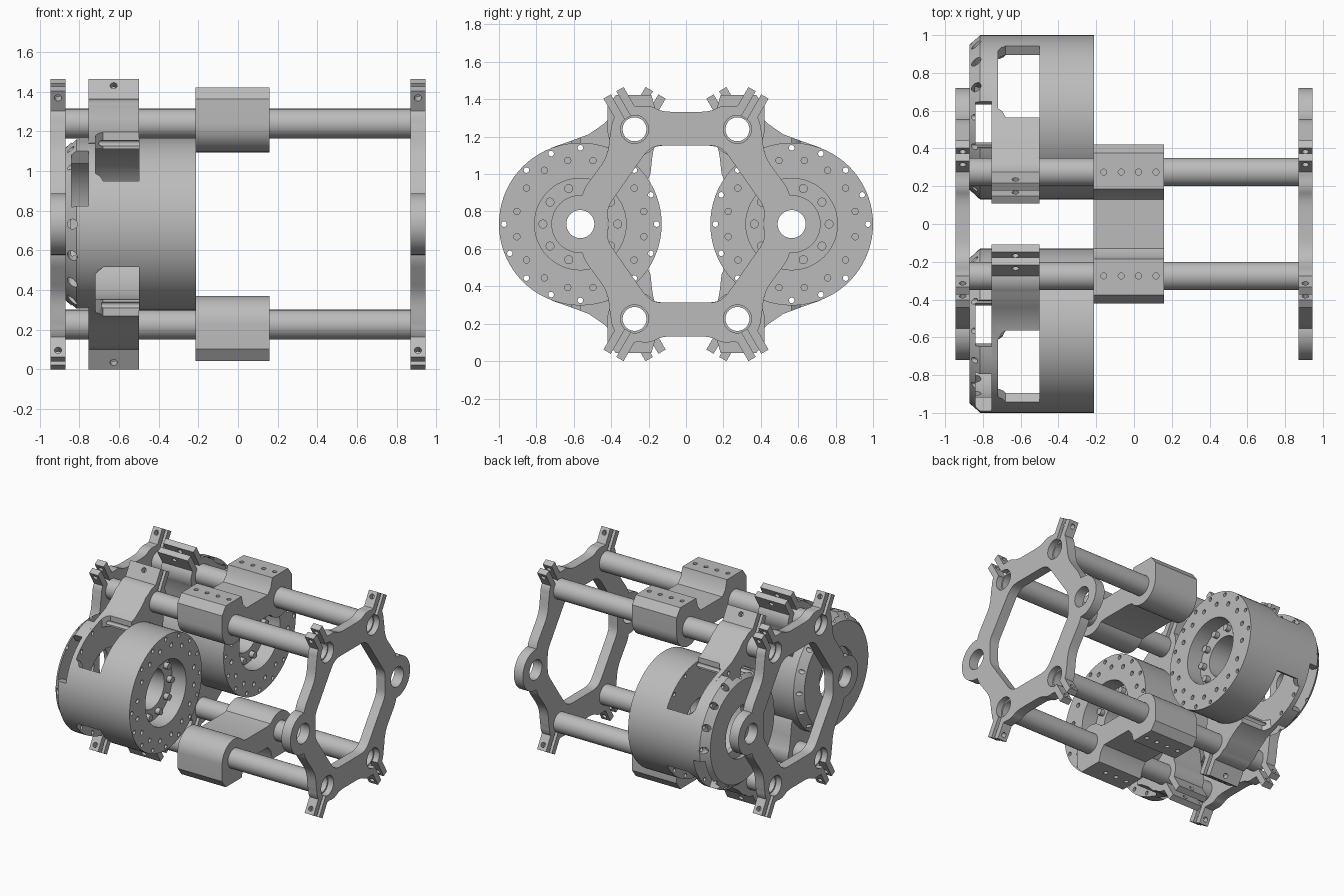
import bpy, bmesh
from math import sin, cos, pi, radians
from mathutils import Vector

if "Cube" in bpy.data.objects:
    bpy.data.objects.remove(bpy.data.objects["Cube"])

MID = 0.7325                  # height of the axis of symmetry
ROD = Vector((0.275, 0.507))  # rod centre (y, z from axis)
HUB = Vector((0.565, 0))      # drum and lug centre
SIGNS = [(1, 1), (-1, 1), (-1, -1), (1, -1)]

grey = bpy.data.materials.new("plain_grey")
grey.use_nodes = True
grey.diffuse_color = (0.5, 0.5, 0.5, 1)
grey.node_tree.nodes["Principled BSDF"].inputs["Base Color"].default_value = (0.5, 0.5, 0.5, 1)


def add(name, bm):
    bmesh.ops.recalc_face_normals(bm, faces=bm.faces)
    me = bpy.data.meshes.new(name)
    bm.to_mesh(me)
    bm.free()
    me.materials.append(grey)
    ob = bpy.data.objects.new(name, me)
    ob.location.z = MID
    bpy.context.collection.objects.link(ob)
    return ob


def loft(bm, sections):
    """Closed solid through (x, yz outline) sections."""
    rings = [[bm.verts.new((x, p[0], p[1])) for p in pts] for x, pts in sections]
    n = len(rings[0])
    bm.faces.new(rings[0])
    bm.faces.new(rings[-1][::-1])
    for a, b in zip(rings, rings[1:]):
        for i in range(n):
            bm.faces.new((a[i], b[i], b[(i + 1) % n], a[(i + 1) % n]))


def solid(name, *groups):
    bm = bmesh.new()
    for sections in groups:
        loft(bm, sections)
    return add(name, bm)


def prism(pts, x0, x1):
    return [(x0, pts), (x1, pts)]


def arc(c, r, a0=0, a1=360, n=48):
    full = a1 - a0 == 360
    angles = [radians(a0 + (a1 - a0) * i / (n if full else n - 1)) for i in range(n)]
    return [(c[0] + r * cos(a), c[1] + r * sin(a)) for a in angles]


def sector(a0, a1, r0=0.25, r1=0.7):
    return arc(HUB, r1, a0, a1, 12) + arc(HUB, r0, a1, a0, 12)


def flip(pts, sy, sz):
    return [(p[0] * sy, p[1] * sz) for p in pts]


def quarters(pts):
    """Mirror a quarter outline, side to top, into a whole loop."""
    return pts + flip(pts, -1, 1)[::-1] + flip(pts, -1, -1) + flip(pts, 1, -1)[::-1]


def rounded(pts, r):
    out = []
    for i, p in enumerate(pts):
        p, a, b = Vector(p), Vector(pts[i - 1]), Vector(pts[(i + 1) % len(pts)])
        s = p + (a - p).normalized() * min(r, (a - p).length * 0.45)
        e = p + (b - p).normalized() * min(r, (b - p).length * 0.45)
        for t in (0, 0.25, 0.5, 0.75, 1):
            out.append(tuple(s * (1 - t) ** 2 + p * 2 * t * (1 - t) + e * t * t))
    return out


def pins(name, segments, r):
    """Straight round pins between pairs of points."""
    bm = bmesh.new()
    for a, b in segments:
        a, b = Vector(a), Vector(b)
        new = bmesh.ops.create_cone(bm, cap_ends=True, segments=14, radius1=r,
                                    radius2=r, depth=(b - a).length)["verts"]
        turn = Vector((0, 0, 1)).rotation_difference(b - a).to_matrix()
        for v in new:
            v.co = turn @ v.co + (a + b) / 2
    return add(name, bm)


def combine(ob, tool, op="DIFFERENCE", keep=False):
    m = ob.modifiers.new("combine", "BOOLEAN")
    m.object, m.operation, m.solver = tool, op, "EXACT"
    bpy.context.view_layer.objects.active = ob
    bpy.ops.object.modifier_apply(modifier=m.name)
    if not keep:
        bpy.data.objects.remove(tool)


def smooth(ob):
    bpy.ops.object.select_all(action="DESELECT")
    ob.select_set(True)
    bpy.context.view_layer.objects.active = ob
    bpy.ops.object.shade_smooth_by_angle(angle=radians(30))


def strip(lean, along0, along1, half):
    """Rectangle pointing out from the rod, leaning to one side."""
    d = Vector((0.5 * lean, 0.866))
    n = Vector((d.y, -d.x))
    return [ROD + d * a + n * h for a, h in
            ((along0, -half), (along1, -half), (along1, half), (along0, half))]


def clamp(ob, lean, x0, x1, corners, boss):
    """Split clamp with ears and a cross hole at each rod."""
    for s in corners:
        for pts in (arc(ROD, boss), strip(lean, 0.07, 0.225, 0.062)):
            combine(ob, solid("tool", prism(flip(pts, *s), x0, x1)), "UNION")
    d = Vector((0.5 * lean, 0.866))
    n = Vector((d.y, -d.x))
    xm, cross = (x0 + x1) / 2, []
    for s in corners:
        combine(ob, solid("tool", prism(flip(strip(lean, 0, 0.3, 0.017), *s), x0 - 0.1, x1 + 0.1)))
        combine(ob, solid("tool", prism(flip(arc(ROD, 0.075), *s), x0 - 0.1, x1 + 0.1)))
        ends = flip([ROD + d * 0.185 + n * k for k in (-0.1, 0.1)], *s)
        cross.append([(xm, *p) for p in ends])
    combine(ob, pins("tool", cross, 0.018))


# End plates: hexagonal ring with side lugs and rod clamps
outer = [(0.56, 0.17), (0.42, 0.36), (0.4, 0.53), (0.35, 0.61), (0.2, 0.64), (0.13, 0.6)]
inner = [(0.42, 0.09), (0.21, 0.39), (0.16, 0.42)]
plate = solid("left_end_plate", prism(rounded(quarters(outer), 0.06), 0.87, 0.945))
for side in (1, -1):
    combine(plate, solid("tool", prism(arc(HUB * side, 0.155), 0.87, 0.945)), "UNION")
combine(plate, solid("tool", prism(rounded(quarters(inner), 0.04), 0.8, 1)))
clamp(plate, 1, 0.87, 0.945, SIGNS, 0.125)
for side in (1, -1):
    combine(plate, solid("tool", prism(arc(HUB * side, 0.075), 0.8, 1)))
smooth(plate)
other = plate.copy()
other.name = "right_end_plate"
other.location.x = -1.815
bpy.context.collection.objects.link(other)

# Four hollow rods
for i, s in enumerate(SIGNS):
    tube = solid("rod_%d" % (i + 1), prism(flip(arc(ROD, 0.075), *s), -0.9, 0.9))
    combine(tube, solid("tool", prism(flip(arc(ROD, 0.064), *s), -1, 1)))
    smooth(tube)

# Middle connectors: two rod blocks joined by a web
half = [(0.13, 0.58), (0.165, 0.62), (0.185, 0.69), (0.375, 0.69), (0.42, 0.63)]
half += arc(ROD, 0.145, 0, -140, 20) + [(0.12, 0.42)]
for name, sz in (("upper_connector", 1), ("lower_connector", -1)):
    block = solid(name, prism(flip(half + flip(half, -1, 1)[::-1], 1, sz), -0.215, 0.16))
    for sy in (1, -1):
        combine(block, solid("tool", prism(flip(arc(ROD, 0.075), sy, sz), -0.3, 0.3)))
    holes = [((-0.16 + 0.092 * i, ROD.x * sy, 0.62 * sz), (-0.16 + 0.092 * i, ROD.x * sy, 0.8 * sz))
             for i in range(4) for sy in (1, -1)]
    combine(block, pins("tool", holes, 0.016))
    smooth(block)


def bolt_circle(r, offset, x0, x1, size, count=16):
    spots = arc(HUB, r, offset, offset + 360, count)
    return [((x0, *p), (x1, *p)) for p in spots]


through = pins("through_holes", bolt_circle(0.408, 0, -1, 0, 0.015), 0.015)
through.hide_render = True

# Motor drum with a stepped bore and bolt holes
motor = solid("left_motor", prism(arc(HUB, 0.435, n=72), -0.5, -0.213))
combine(motor, solid("tool", prism(arc(HUB, 0.245), -0.33, 0)))
combine(motor, solid("tool", prism(arc(HUB, 0.15), -0.6, 0)))
combine(motor, pins("tool", bolt_circle(0.346, 11.25, -0.27, 0, 0.017), 0.017))
bolts = pins("left_motor_bolts", bolt_circle(0.2, 0, -0.34, -0.295, 0.024, 10), 0.024)

# Housing with arms sweeping up and down to the rod clamps
housing = solid("left_housing", prism(arc(HUB, 0.435, n=72), -0.755, -0.5))
arm = [(0.33, 0.61), (0.39, 0.585), (0.44, 0.535), (0.52, 0.48), (0.62, 0.443), (0.72, 0.408),
       (0.56, 0.3), (0.22, 0.2), (0.19, 0.27), (0.18, 0.36), (0.16, 0.47)]
for s in SIGNS[::3]:
    combine(housing, solid("tool", prism(flip(arm, *s), -0.755, -0.5)), "UNION")
clamp(housing, -1, -0.755, -0.5, SIGNS[::3], 0.125)
combine(housing, solid("tool", prism(arc(HUB, 0.38), -0.72, -0.4)))
combine(housing, solid("tool", prism(arc(HUB, 0.2), -0.8, -0.7)))
for a0, a1 in ((30, 90), (-90, -30)):
    window = [(-0.72, sector(a0 + 6, a1 - 6)), (-0.68, sector(a0, a1)), (-0.45, sector(a0, a1))]
    combine(housing, solid("tool", window))

# Chamfered end cap with side slots and round rim holes
cap = solid("left_end_cap", [(-0.87, arc(HUB, 0.385, n=72)), (-0.815, arc(HUB, 0.435, n=72)),
                             (-0.755, arc(HUB, 0.435, n=72))])
combine(cap, solid("tool", prism(arc(HUB, 0.36), -0.842, -0.7)))
combine(cap, solid("tool", prism(arc(HUB, 0.2), -0.9, -0.8)))
for a0, a1 in ((-58, -12), (79, 112), (-112, -79)):
    combine(cap, solid("tool", prism(sector(a0, a1, 0.3), -0.84, -0.7)))
rim = [((-0.835, *HUB + 0.3 * Vector(d)), (-0.835, *HUB + 0.5 * Vector(d)))
       for d in arc((0, 0), 1, 0, 67.5, 4)]
combine(cap, pins("tool", rim, 0.025))

for part in (motor, housing, cap):
    combine(part, through, keep=True)
bpy.data.objects.remove(through)

# Second drum is the first turned half way about the long axis
for part in (motor, bolts, housing, cap):
    smooth(part)
    twin = part.copy()
    twin.name = part.name.replace("left", "right")
    twin.rotation_euler.x = pi
    bpy.context.collection.objects.link(twin)
